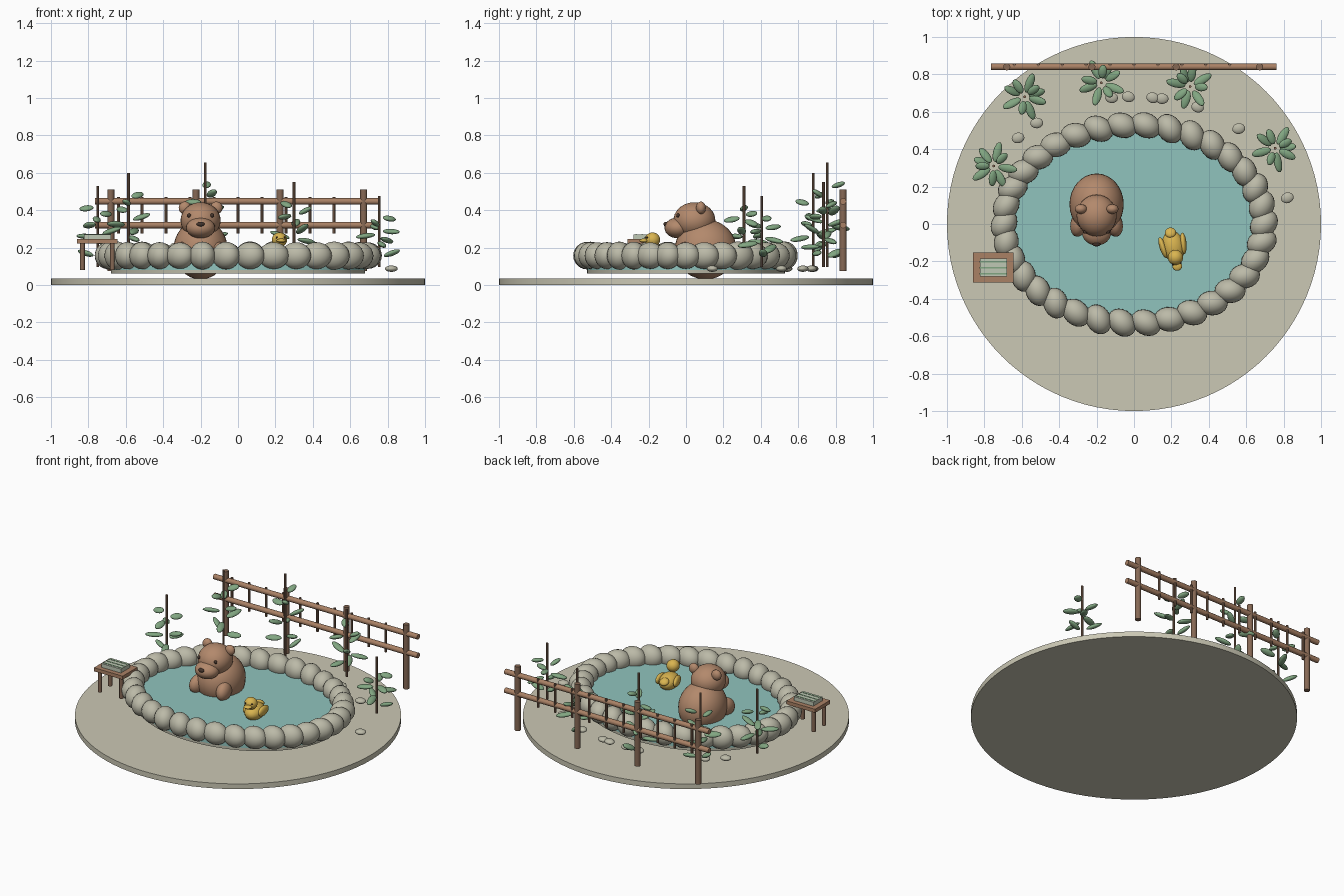
import bpy, math, random
from math import sin, cos, pi
from mathutils import Vector

random.seed(4)
cube = bpy.data.objects.get("Cube")
if cube:
    bpy.data.objects.remove(cube, do_unlink=True)


def material(name, r, g, b):
    m = bpy.data.materials.new(name)
    m.use_nodes = True
    m.diffuse_color = (r, g, b, 1)
    m.node_tree.nodes["Principled BSDF"].inputs["Base Color"].default_value = (r, g, b, 1)
    return m


SAND = material("sand", .60, .58, .46)
STONE = material("stone", .50, .49, .39)
WATER = material("water", .28, .55, .51)
FUR = material("brown_fur", .45, .25, .15)
DARK = material("dark_brown", .06, .035, .025)
GOLD = material("duck_yellow", .70, .46, .08)
LEAF = material("leaf_green", .22, .38, .22)
WOOD = material("light_wood", .40, .22, .13)
POST = material("dark_wood", .24, .14, .09)
CLOTH = material("pale_cloth", .52, .58, .46)


def finish(name, mat, smooth=True):
    ob = bpy.context.object
    ob.name = name
    ob.data.materials.append(mat)
    if smooth:
        bpy.ops.object.shade_smooth_by_angle(angle=math.radians(40))
    return ob


def ball(name, mat, loc, radii, rot=(0, 0, 0), seg=20):
    bpy.ops.mesh.primitive_uv_sphere_add(segments=seg, ring_count=seg // 2 + 2,
                                         location=loc, rotation=rot)
    bpy.context.object.scale = radii
    return finish(name, mat)


def box(name, mat, loc, size):
    bpy.ops.mesh.primitive_cube_add(size=1, location=loc)
    bpy.context.object.scale = size
    return finish(name, mat, False)


def rod(name, mat, start, end, radius, sides=12):
    a, b = Vector(start), Vector(end)
    bpy.ops.mesh.primitive_cylinder_add(vertices=sides, radius=radius,
                                        depth=(b - a).length, location=(a + b) / 2)
    bpy.context.object.rotation_euler = (b - a).to_track_quat('Z', 'Y').to_euler()
    return finish(name, mat)


def disc(name, mat, rx, ry, low, high):
    bpy.ops.mesh.primitive_cylinder_add(vertices=96, radius=1, depth=1,
                                        location=(0, 0, (low + high) / 2))
    bpy.context.object.scale = (rx, ry, high - low)
    return finish(name, mat)


# Ground, softly shaded across its rim, with the pool above it
ground = disc("ground", SAND, 1, 1, 0, .035)
ground.select_set(True)
bpy.ops.object.shade_smooth()
disc("pool_basin", STONE, .68, .53, .062, .08)
disc("pool_water", WATER, .68, .53, .08, .13)

# Ring of overlapping stones, each turned a little off the rim direction
COUNT = 34
for i in range(COUNT):
    t = 2 * pi * i / COUNT
    tangent = math.atan2(.53 * cos(t), -.69 * sin(t))
    skew = -.6 + random.uniform(-.3, .3)
    ball("rim_stone", STONE, (.695 * cos(t), .53 * sin(t), .157),
         (.083, .066, random.uniform(.07, .077)), (0, 0, tangent + skew))

# Loose pebbles
for x, y in [(-.62, .46), (-.52, .54), (-.03, .68), (-.12, .675), (.1, .675),
             (.15, .67), (.34, .625), (.56, .51), (.82, .14)]:
    ball("pebble", STONE, (x, y, .087), (.035, .029, .017),
         (0, 0, random.uniform(-.4, .4)), 14)

# Bathing bear
BX = -.2
ball("bear_body", FUR, (BX, .105, .19), (.145, .165, .16), seg=32)
ball("bear_head", FUR, (BX, .045, .345), (.107, .112, .097), seg=32)
ball("bear_muzzle", FUR, (BX, -.045, .305), (.078, .07, .055), seg=24)
ball("bear_nose", DARK, (BX, -.108, .325), (.022, .012, .013))
for s in (-1, 1):
    ball("bear_ear", FUR, (BX + s * .084, .08, .412), (.033, .026, .034))
    ball("bear_eye", DARK, (BX + s * .062, -.043, .372), (.011, .009, .011), seg=12)
    ball("bear_arm", FUR, (BX + s * .095, .0, .17), (.045, .07, .06), (.3, 0, s * .2))

# Floating duck, turned slightly to one side
TURN = .2


def duck(name, mat, side, forward, z, radii, tilt=0, yaw=0):
    x = .21 + side * cos(TURN) + forward * sin(TURN)
    y = -.12 + side * sin(TURN) - forward * cos(TURN)
    ball(name, mat, (x, y, z), radii, (tilt, 0, TURN + yaw))


duck("duck_body", GOLD, 0, 0, .165, (.06, .085, .052))
duck("duck_tail", GOLD, 0, -.075, .19, (.03, .03, .018), -.5)
duck("duck_head", GOLD, 0, .06, .242, (.041, .041, .039))
duck("duck_beak", GOLD, 0, .108, .237, (.026, .024, .011))
for s in (-1, 1):
    duck("duck_wing", GOLD, s * .055, -.005, .175, (.018, .058, .032), 0, -s * .12)
    duck("duck_eye", DARK, s * .022, .094, .254, (.005, .005, .005))

# Side table with a folded striped cloth
TX, TY = -.752, -.233
box("table_top", WOOD, (TX, TY, .233), (.215, .16, .024))
for sx in (-1, 1):
    for sy in (-1, 1):
        rod("table_leg", POST, (TX + sx * .08, TY + sy * .055, .08),
            (TX + sx * .08, TY + sy * .055, .225), .013)
box("folded_cloth", CLOTH, (TX, TY, .258), (.145, .098, .026))
for k in (-1, 0, 1):
    box("cloth_stripe", LEAF, (TX, TY + k * .032, .2715), (.146, .008, .003))

# Fence: posts, two rails and thin pickets
FY = .84
for x in (-.68, -.225, .225, .672):
    rod("fence_post", POST, (x, FY, .075), (x, FY, .51), .019)
for z in (.32, .447):
    rod("fence_rail", WOOD, (-.765, FY, z), (.762, FY, z), .0175)
for i in range(10):
    x = -.64 + i * .128
    rod("fence_picket", POST, (x, FY + .01, .275), (x, FY + .01, .47), .008, 8)


# Leafy stalks: leaves spiral up a thin stem
def stalk(x, y, top, phase):
    rod("plant_stem", POST, (x, y, .095), (x, y, top), .0075, 8)
    leaves = 9
    for i in range(leaves):
        f = i / (leaves - 1)
        a = phase + i * 2.4
        size = .038 + .018 * sin(pi * min(1, f + .15))
        reach = size + .022
        ball("plant_leaf", LEAF,
             (x + reach * cos(a), y + reach * sin(a), .17 + f * (top - .29)),
             (size, .023, .014), (random.uniform(-.5, .5), random.uniform(-.5, .2), a), 14)


for x, y, top, phase in [(-.585, .68, .60, .3), (-.175, .755, .655, 1.1),
                         (.3, .735, .55, 2.0), (.755, .405, .475, .1),
                         (-.75, .31, .53, 2.8)]:
    stalk(x, y, top, phase)
